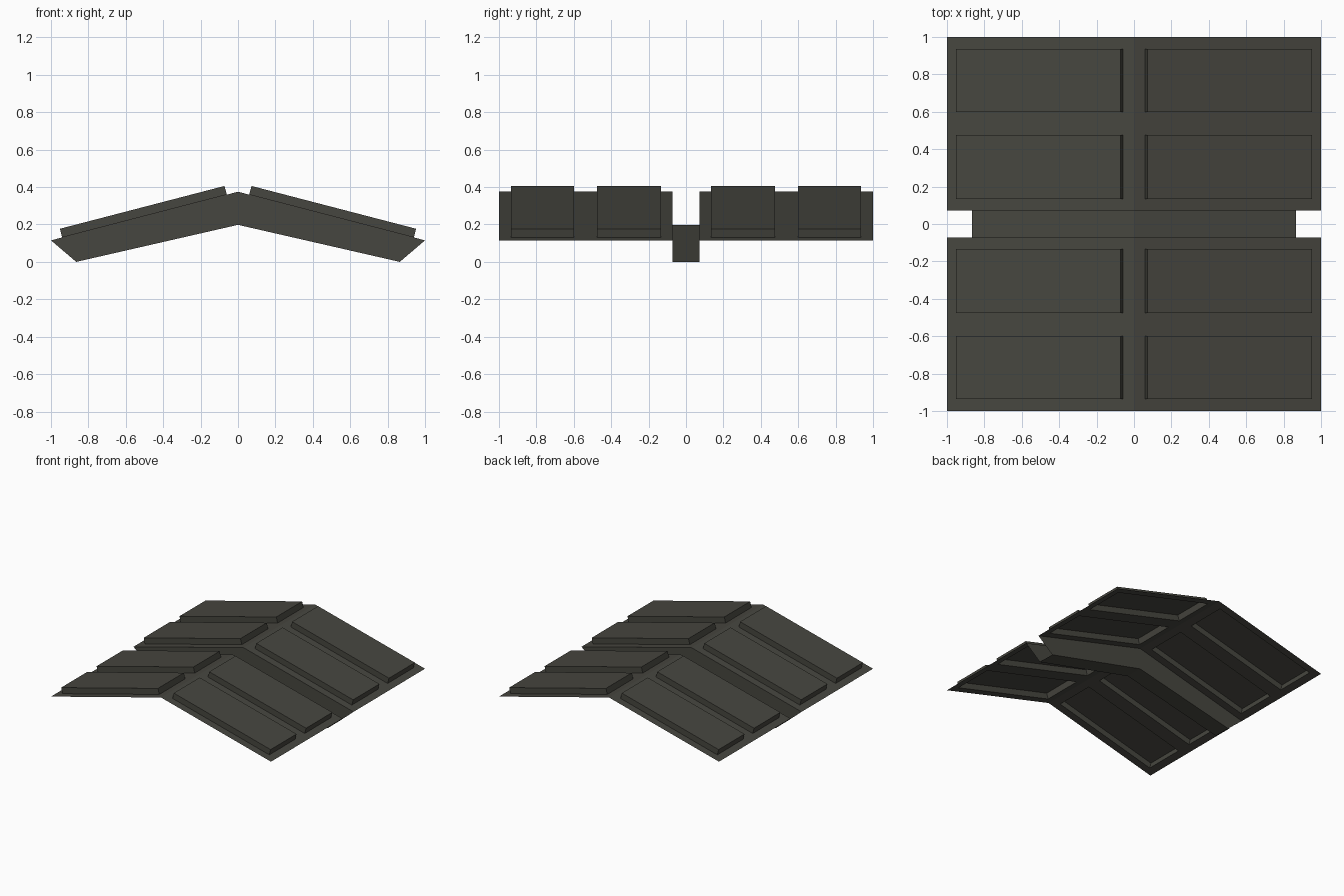
import bpy, bmesh
from mathutils import Vector

if "Cube" in bpy.data.objects:
    bpy.data.objects.remove(bpy.data.objects["Cube"])

RIDGE, EAVE = 0.375, 0.115          # heights of the roof at x = 0 and x = 1
SLOPE = RIDGE - EAVE
NORMAL = Vector((SLOPE, 0, 1)).normalized()
GUTTER = 0.072                      # half width of the central channel
RISE = 0.048                        # how far the panels stand proud
PANEL_X = (0.06, 0.94)
PANEL_Y = ((0.135, 0.476), (0.60, 0.936))

mat = bpy.data.materials.new("dark olive grey")
mat.diffuse_color = (0.062, 0.061, 0.050, 1)
mat.use_nodes = True
mat.node_tree.nodes["Principled BSDF"].inputs["Base Color"].default_value = mat.diffuse_color


def on_roof(x, y, h=0):
    """Point on the right-hand slope, lifted h along its normal."""
    return Vector((x, y, RIDGE - SLOPE * x)) + NORMAL * h


def quarter_part(name, quads):
    """Make a part from quads in the +x +y quarter and mirror it over x and y."""
    bm = bmesh.new()
    for quad in quads:
        bm.faces.new([bm.verts.new(p) for p in quad])
    bmesh.ops.remove_doubles(bm, verts=bm.verts, dist=1e-5)
    mesh = bpy.data.meshes.new(name)
    bm.to_mesh(mesh)
    bm.free()
    mesh.materials.append(mat)
    obj = bpy.data.objects.new(name, mesh)
    bpy.context.collection.objects.link(obj)
    mirror = obj.modifiers.new("mirror", 'MIRROR')
    mirror.use_axis = (True, True, False)
    return obj


# Thin roof sheet, with openings under the hollow panels
xs = (0, *PANEL_X, 1)
ys = (GUTTER, *PANEL_Y[0], *PANEL_Y[1], 1)
sheet = []
for i in range(3):
    for j in range(5):
        if i == 1 and j in (1, 3):
            continue
        x0, x1, y0, y1 = xs[i], xs[i + 1], ys[j], ys[j + 1]
        sheet.append([on_roof(x0, y0), on_roof(x1, y0), on_roof(x1, y1), on_roof(x0, y1)])
quarter_part("roof_sheet", sheet)

# Raised panels, open underneath
panels = []
for y0, y1 in PANEL_Y:
    corners = [(PANEL_X[0], y0), (PANEL_X[1], y0), (PANEL_X[1], y1), (PANEL_X[0], y1)]
    panels.append([on_roof(x, y, RISE) for x, y in corners])
    for k in range(4):
        a, b = corners[k], corners[(k + 1) % 4]
        panels.append([on_roof(*a), on_roof(*b), on_roof(*b, RISE), on_roof(*a, RISE)])
quarter_part("raised_panels", panels)

# Central channel sunk below the sheet: one wall and half the floor
inner, outer = Vector((0, GUTTER, 0.198)), Vector((0.865, GUTTER, 0))
flat = Vector((1, 0, 1))
quarter_part("gutter", [
    [inner, outer, on_roof(1, GUTTER), on_roof(0, GUTTER)],
    [inner * flat.x - Vector((0, GUTTER, 0)), outer - Vector((0, GUTTER, 0)), outer, inner],
])
